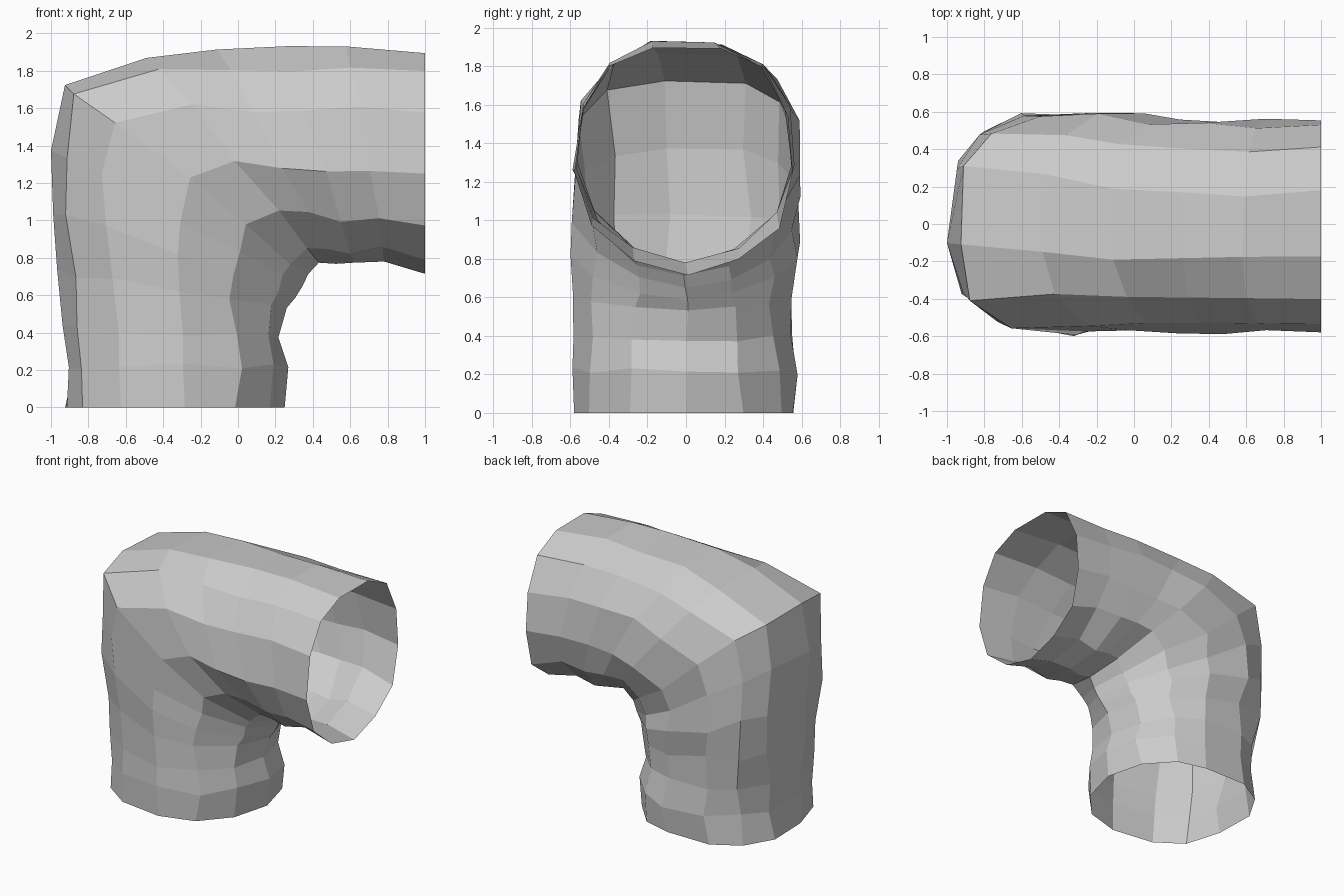
import bpy, bmesh, math, random
from mathutils import Vector

if "Cube" in bpy.data.objects:
    bpy.data.objects.remove(bpy.data.objects["Cube"])

random.seed(11)
SIDES = 13

# Cross-sections along the elbow:
# outer x, z, inner x, z, half width, outer squareness, inner squareness, twist
sections = [
    (-0.94, 0.00, 0.24, 0.00, 0.58, 2.4, 2.2, 4),
    (-0.91, 0.22, 0.26, 0.22, 0.57, 2.5, 2.1, 6),
    (-0.92, 0.42, 0.22, 0.38, 0.57, 2.6, 2.1, 8),
    (-0.94, 0.72, 0.26, 0.54, 0.57, 2.8, 1.9, 10),
    (-0.98, 1.05, 0.29, 0.59, 0.58, 3.0, 1.75, 10),
    (-0.99, 1.38, 0.33, 0.65, 0.585, 3.0, 1.7, 10),
    (-0.93, 1.73, 0.37, 0.71, 0.59, 2.9, 1.7, 10),
    (-0.48, 1.87, 0.42, 0.78, 0.59, 2.6, 1.8, 6),
    (-0.12, 1.92, 0.51, 0.78, 0.58, 2.4, 1.95, 0),
    (0.25, 1.94, 0.62, 0.77, 0.57, 2.3, 2.1, 0),
    (0.60, 1.93, 0.77, 0.79, 0.56, 2.3, 2.1, 0),
    (1.00, 1.92, 1.00, 0.73, 0.58, 2.2, 2.1, 0),
]


def spow(v, n):
    return math.copysign(abs(v) ** (2 / n), v)


# Rough open tube, faceted and irregular
bm = bmesh.new()
rings = []
last = len(sections) - 1
for i, (ox, oz, ix, iz, w, n_out, n_in, twist) in enumerate(sections):
    outer, inner = Vector((ox, 0, oz)), Vector((ix, 0, iz))
    mid, half = (outer + inner) / 2, (outer - inner) / 2
    ring = []
    for k in range(SIDES):
        a = 2 * math.pi * (k + 0.5) / SIDES
        # the flat outer wall turns slightly, the inner bend stays centred
        a += math.radians(twist) * (1 + math.cos(a)) / 2
        n = n_out if math.cos(a) > 0 else n_in
        p = mid + half * spow(math.cos(a), n) * 1.01
        p.y = w * spow(math.sin(a), n)
        r = 0.024 if math.cos(a) > -0.7 else 0.012
        p += Vector([random.uniform(-r, r) for _ in range(3)])
        p.y = max(-0.6, min(0.6, p.y))
        p.x = max(-1.0, min(1.0, p.x))
        p.z = max(0.0, min(1.96, p.z))
        # flat open ends
        if i == 0:
            p.z = 0
        if i == last:
            p.x = 1
        ring.append(bm.verts.new(p))
    rings.append(ring)

for a, b in zip(rings, rings[1:]):
    for k in range(SIDES):
        j = (k + 1) % SIDES
        bm.faces.new((a[k], a[j], b[j], b[k]))
bmesh.ops.recalc_face_normals(bm, faces=bm.faces)

mesh = bpy.data.meshes.new("cave_tunnel_bend")
bm.to_mesh(mesh)
bm.free()
tunnel = bpy.data.objects.new("cave_tunnel_bend", mesh)
bpy.context.collection.objects.link(tunnel)
